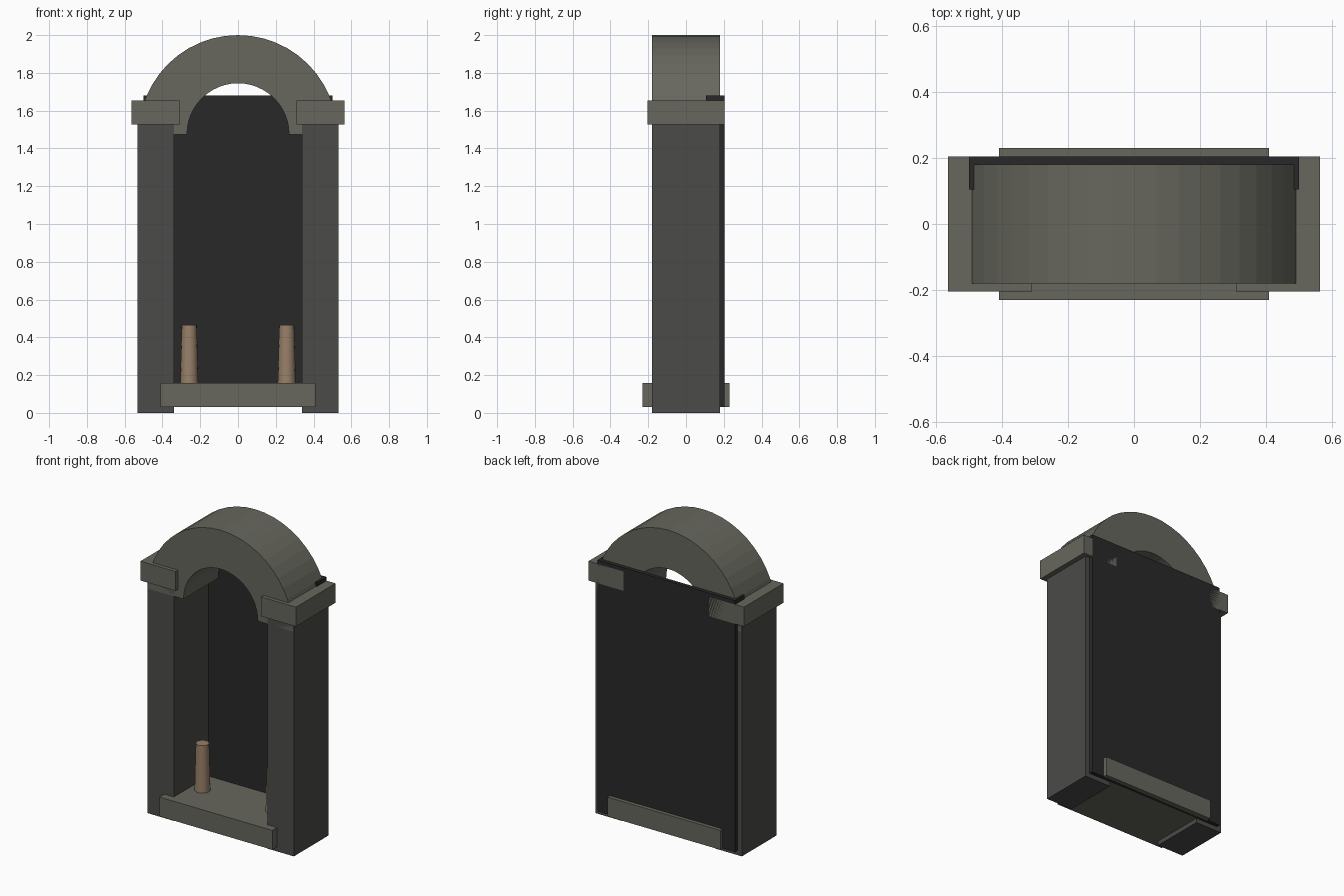
import bpy, bmesh, math

if "Cube" in bpy.data.objects:
    bpy.data.objects.remove(bpy.data.objects["Cube"])

def material(name, rgb):
    m = bpy.data.materials.new(name)
    m.diffuse_color = (*rgb, 1)
    m.use_nodes = True
    m.node_tree.nodes["Principled BSDF"].inputs["Base Color"].default_value = m.diffuse_color
    return m

STONE = material("stone", (0.135, 0.135, 0.112))
DARK = material("dark_stone", (0.07, 0.07, 0.068))
BLACK = material("backing", (0.022, 0.022, 0.022))
WAX = material("wax", (0.31, 0.215, 0.14))

def add_mesh(name, bm, mat):
    bmesh.ops.recalc_face_normals(bm, faces=bm.faces)
    me = bpy.data.meshes.new(name)
    bm.to_mesh(me)
    bm.free()
    me.materials.append(mat)
    ob = bpy.data.objects.new(name, me)
    bpy.context.collection.objects.link(ob)
    return ob

def box(name, x, y, z, mat):
    bm = bmesh.new()
    bmesh.ops.create_cube(bm, size=1)
    for v in bm.verts:
        v.co = [r[0] + (c + 0.5) * (r[1] - r[0]) for c, r in zip(v.co, (x, y, z))]
    return add_mesh(name, bm, mat)

def extrude(name, outline, vec, mat):
    bm = bmesh.new()
    face = bm.faces.new([bm.verts.new(p) for p in outline])
    new = bmesh.ops.extrude_face_region(bm, geom=[face], use_keep_orig=True)["geom"]
    bmesh.ops.translate(bm, vec=vec, verts=[g for g in new if isinstance(g, bmesh.types.BMVert)])
    return add_mesh(name, bm, mat)

def candle(name, x):
    # tapered body with a straight upper collar
    rings = [(0.048, 0.15), (0.042, 0.40), (0.040, 0.465)]
    n = 16
    bm = bmesh.new()
    loops = [[bm.verts.new((x + r * math.cos(2 * math.pi * i / n),
                            r * math.sin(2 * math.pi * i / n), z)) for i in range(n)]
             for r, z in rings]
    for a, b in zip(loops, loops[1:]):
        for i in range(n):
            j = (i + 1) % n
            bm.faces.new((a[i], a[j], b[j], b[i]))
    bm.faces.new(loops[0])
    bm.faces.new(loops[-1])
    for f in bm.faces:
        f.smooth = len(f.verts) == 4
    for e in bm.edges:
        e.smooth = all(f.smooth for f in e.link_faces)
    add_mesh(name, bm, WAX)

# Paired parts
for side, s in (("left", -1), ("right", 1)):
    def span(a, b):
        return sorted((s * a, s * b))
    box(f"{side}_pillar", span(0.34, 0.532), (-0.18, 0.18), (0, 1.53), DARK)
    box(f"{side}_capital", span(0.31, 0.565), (-0.205, 0.205), (1.528, 1.655), STONE)
    candle(f"{side}_candle", s * 0.258)

# Half-ring arch
SEG = 24
def arc(r):
    return [(r * math.cos(math.pi * i / SEG), -0.18, 1.475 + r * math.sin(math.pi * i / SEG))
            for i in range(SEG + 1)]
extrude("arch", arc(0.525) + arc(0.27)[::-1], (0, 0.36, 0), STONE)

# Back panel with short side returns
plan = [(-0.5, 0.105), (-0.485, 0.105), (-0.485, 0.18), (0.485, 0.18),
        (0.485, 0.105), (0.5, 0.105), (0.5, 0.205), (-0.5, 0.205)]
extrude("back_panel", [(x, y, 0.03) for x, y in plan], (0, 0, 1.65), BLACK)

# Sill
box("sill", (-0.41, 0.41), (-0.23, 0.23), (0.03, 0.157), STONE)
